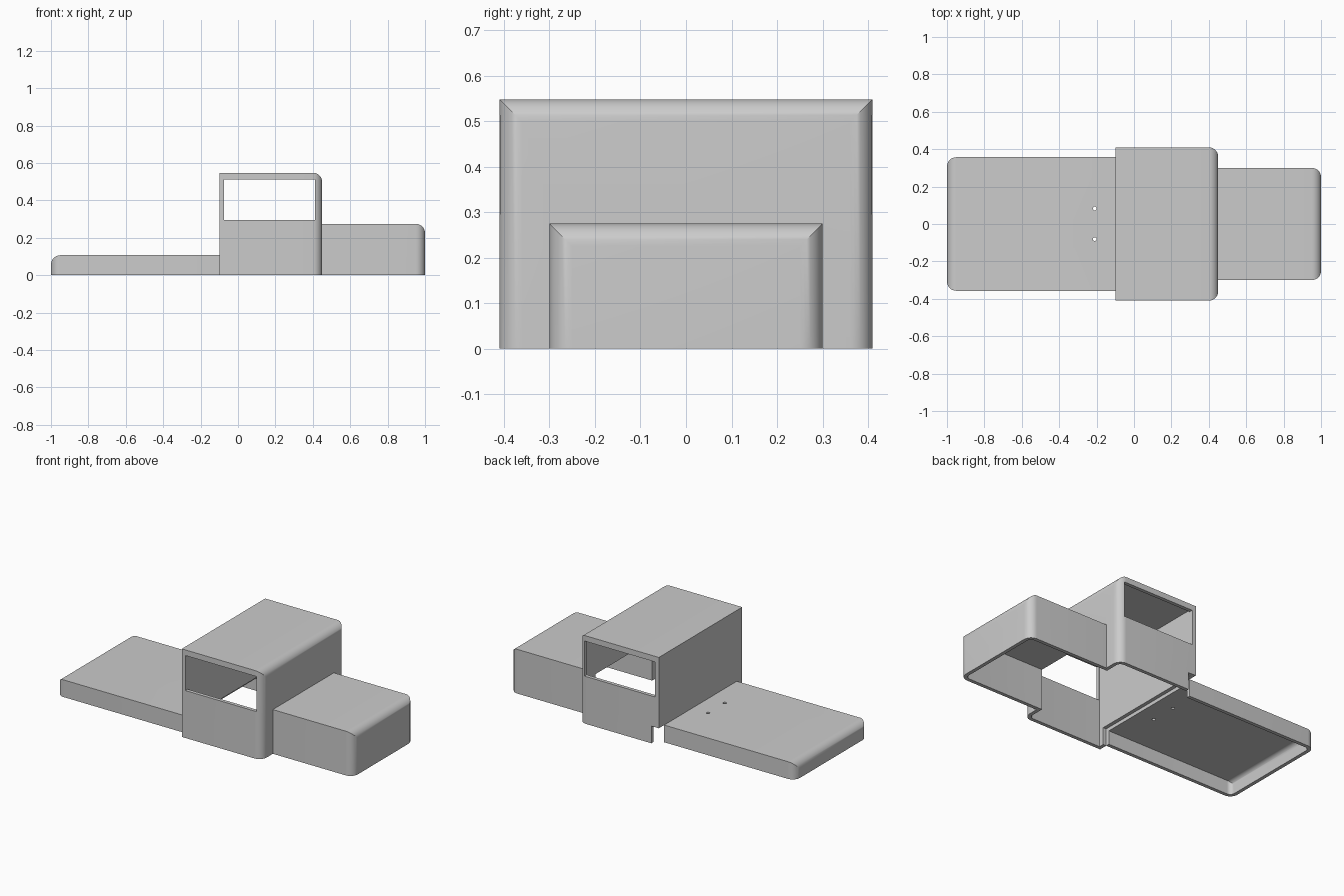
import bpy, bmesh, math

WALL = 0.022
RADIUS = 0.05
STEPS = 10

cube = bpy.data.objects.get("Cube")
if cube:
    bpy.data.objects.remove(cube, do_unlink=True)

grey = bpy.data.materials.new("light_grey")
grey.use_nodes = True
colour = (0.6, 0.6, 0.6, 1)
grey.diffuse_color = colour
grey.node_tree.nodes["Principled BSDF"].inputs["Base Color"].default_value = colour


def make_object(name, bm):
    bmesh.ops.recalc_face_normals(bm, faces=bm.faces)
    mesh = bpy.data.meshes.new(name)
    bm.to_mesh(mesh)
    bm.free()
    mesh.materials.append(grey)
    obj = bpy.data.objects.new(name, mesh)
    bpy.context.scene.collection.objects.link(obj)
    return obj


def rounded_block(name, x_flat, x_round, half, top, radius, base=0.0):
    """Block whose far end is rounded in plan and in elevation."""
    side = 1 if x_round > x_flat else -1
    sections = [(x_flat, 0.0)]
    for i in range(STEPS + 1):
        a = math.pi / 2 * i / STEPS
        sections.append((x_round - side * radius * (1 - math.sin(a)),
                         radius * (1 - math.cos(a))))
    bm = bmesh.new()
    rings = []
    for x, inset in sections:
        w, h = half - inset, top - inset
        rings.append([bm.verts.new((x, y, z))
                      for y, z in ((-w, base), (w, base), (w, h), (-w, h))])
    for a, b in zip(rings, rings[1:]):
        for i in range(4):
            j = (i + 1) % 4
            bm.faces.new((a[i], a[j], b[j], b[i]))
    bm.faces.new(rings[0])
    bm.faces.new(rings[-1])
    return make_object(name, bm)


def box(name, low, high):
    bm = bmesh.new()
    bmesh.ops.create_cube(bm, size=1)
    for v in bm.verts:
        v.co = [high[i] if v.co[i] > 0 else low[i] for i in range(3)]
    return make_object(name, bm)


def cylinder(name, x, y, z, radius, depth):
    bm = bmesh.new()
    bmesh.ops.create_cone(bm, cap_ends=True, segments=20, radius1=radius,
                          radius2=radius, depth=depth)
    bmesh.ops.translate(bm, verts=bm.verts, vec=(x, y, z))
    return make_object(name, bm)


def hollow(name, x_flat, x_round, half, top, cavity_start):
    """Outer block and the matching cavity cutter, open at the bottom."""
    side = 1 if x_round > x_flat else -1
    outer = rounded_block(name, x_flat, x_round, half, top, RADIUS)
    inner = rounded_block(name + "_cavity", cavity_start, x_round - side * WALL,
                          half - WALL, top - WALL, RADIUS - WALL, -0.1)
    return outer, inner


def cut(obj, cutters):
    for cutter in cutters:
        mod = obj.modifiers.new("cut", "BOOLEAN")
        mod.operation = "DIFFERENCE"
        mod.solver = "EXACT"
        mod.object = cutter
        bpy.context.view_layer.objects.active = obj
        bpy.ops.object.modifier_apply(modifier=mod.name)


# Three shells: tall cab, hood on one side, low bed on the other
cab, cab_cavity = hollow("cab", -0.1, 0.45, 0.41, 0.548, -0.1 + WALL)
hood, hood_cavity = hollow("hood", 0.45, 1.0, 0.3, 0.275, 0.38)
bed, bed_cavity = hollow("bed", -0.1, -1.0, 0.357, 0.107, -0.05)

# Side windows run straight through both cab walls
windows = box("window_cutter", (-0.075, -0.6, 0.295), (0.412, 0.6, 0.513))
# Opening towards the bed, with a notch through the rear cab wall
notch = box("notch_cutter", (-0.15, -0.357, -0.1), (-0.048, 0.6, 0.107))
# Pair of small holes in the bed
holes = [cylinder("hole_cutter", -0.21, y, 0.1, 0.01, 0.1) for y in (-0.081, 0.083)]

cut(cab, [cab_cavity, hood_cavity, windows, notch])
cut(hood, [hood_cavity])
cut(bed, [bed_cavity] + holes)

for helper in [cab_cavity, hood_cavity, bed_cavity, windows, notch] + holes:
    bpy.data.objects.remove(helper, do_unlink=True)

# Smooth the rounded ends, keep the edges crisp
bpy.ops.object.select_all(action="DESELECT")
for obj in (cab, hood, bed):
    obj.select_set(True)
bpy.context.view_layer.objects.active = cab
bpy.ops.object.shade_smooth_by_angle(angle=math.radians(30))
